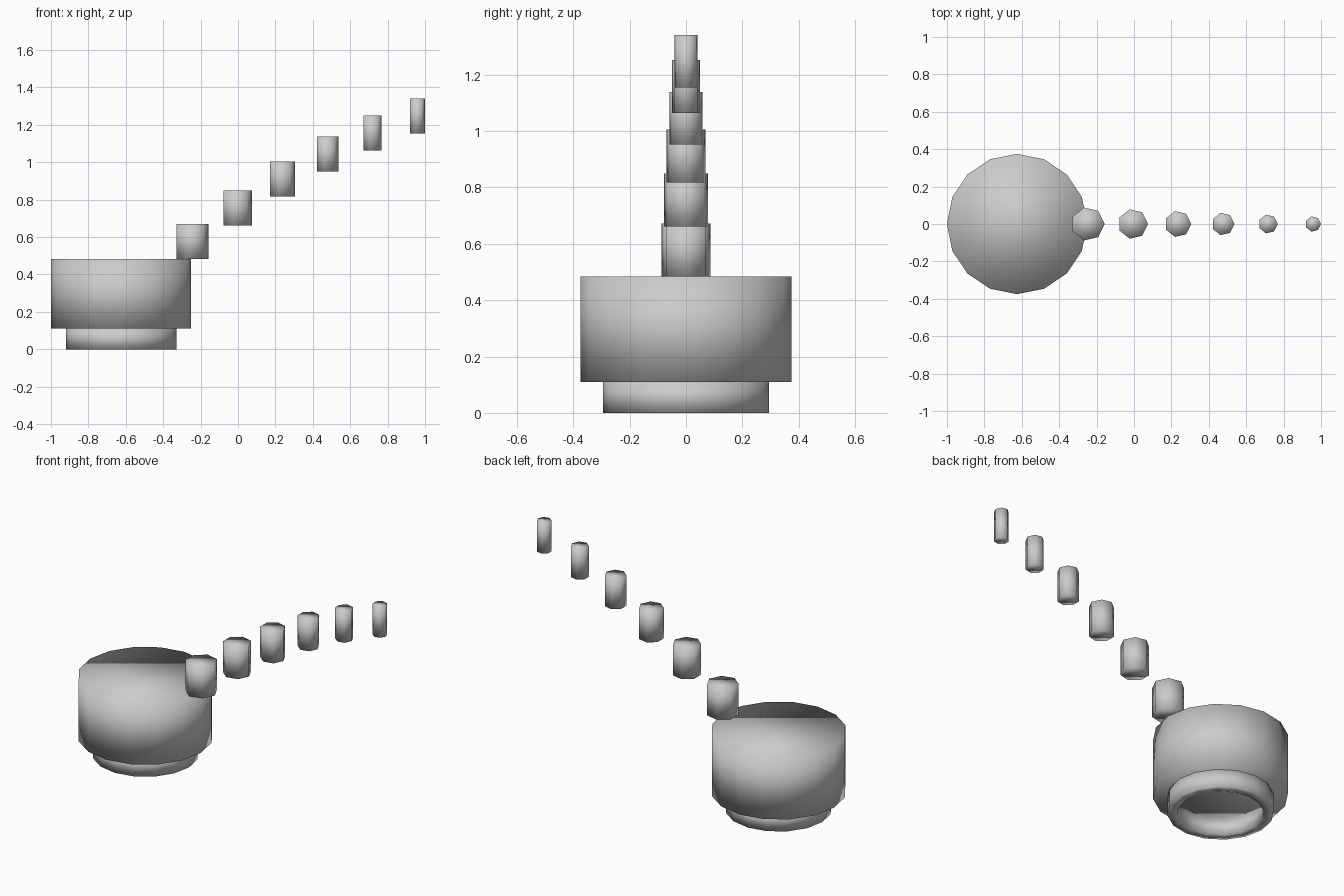
import bpy, bmesh
from math import cos, sin, tau

if "Cube" in bpy.data.objects:
    bpy.data.objects.remove(bpy.data.objects["Cube"])


def ring(bm, r, z, sides):
    return [bm.verts.new((r * cos(tau * k / sides), r * sin(tau * k / sides), z))
            for k in range(sides)]


def bridge(bm, a, b):
    n = len(a)
    for k in range(n):
        bm.faces.new((a[k], a[(k + 1) % n], b[(k + 1) % n], b[k]))


def finish(bm, name, location):
    bmesh.ops.recalc_face_normals(bm, faces=bm.faces)
    mesh = bpy.data.meshes.new(name)
    bm.to_mesh(mesh)
    bm.free()
    for p in mesh.polygons:
        p.use_smooth = True
    ob = bpy.data.objects.new(name, mesh)
    ob.location = location
    bpy.context.collection.objects.link(ob)
    return ob


def prism(name, r, height, sides, location):
    bm = bmesh.new()
    low, high = ring(bm, r, 0, sides), ring(bm, r, height, sides)
    bridge(bm, low, high)
    bm.faces.new(high)
    bm.faces.new(low[::-1])
    return finish(bm, name, location)


def tube(name, outer, inner, height, sides, location):
    bm = bmesh.new()
    loops = [ring(bm, r, z, sides) for r, z in
             ((outer, 0), (outer, height), (inner, height), (inner, 0))]
    for i in range(4):
        bridge(bm, loops[i], loops[(i + 1) % 4])
    return finish(bm, name, location)


BODY_X = -0.625

# Hollow foot ring under the body
tube("foot_ring", 0.295, 0.24, 0.11, 16, (BODY_X, 0, 0))

# Round body
prism("body", 0.375, 0.373, 16, (BODY_X, 0, 0.11))

# Rising chain of seven-sided spout segments, shrinking toward the tip
for i in range(6):
    prism(f"spout_segment_{i + 1}", 0.09 - 0.0097 * i, 0.187, 7,
          (-0.247 + 0.241 * i, 0, 0.484 + 0.178 * i - 0.011 * i * (i - 1)))
